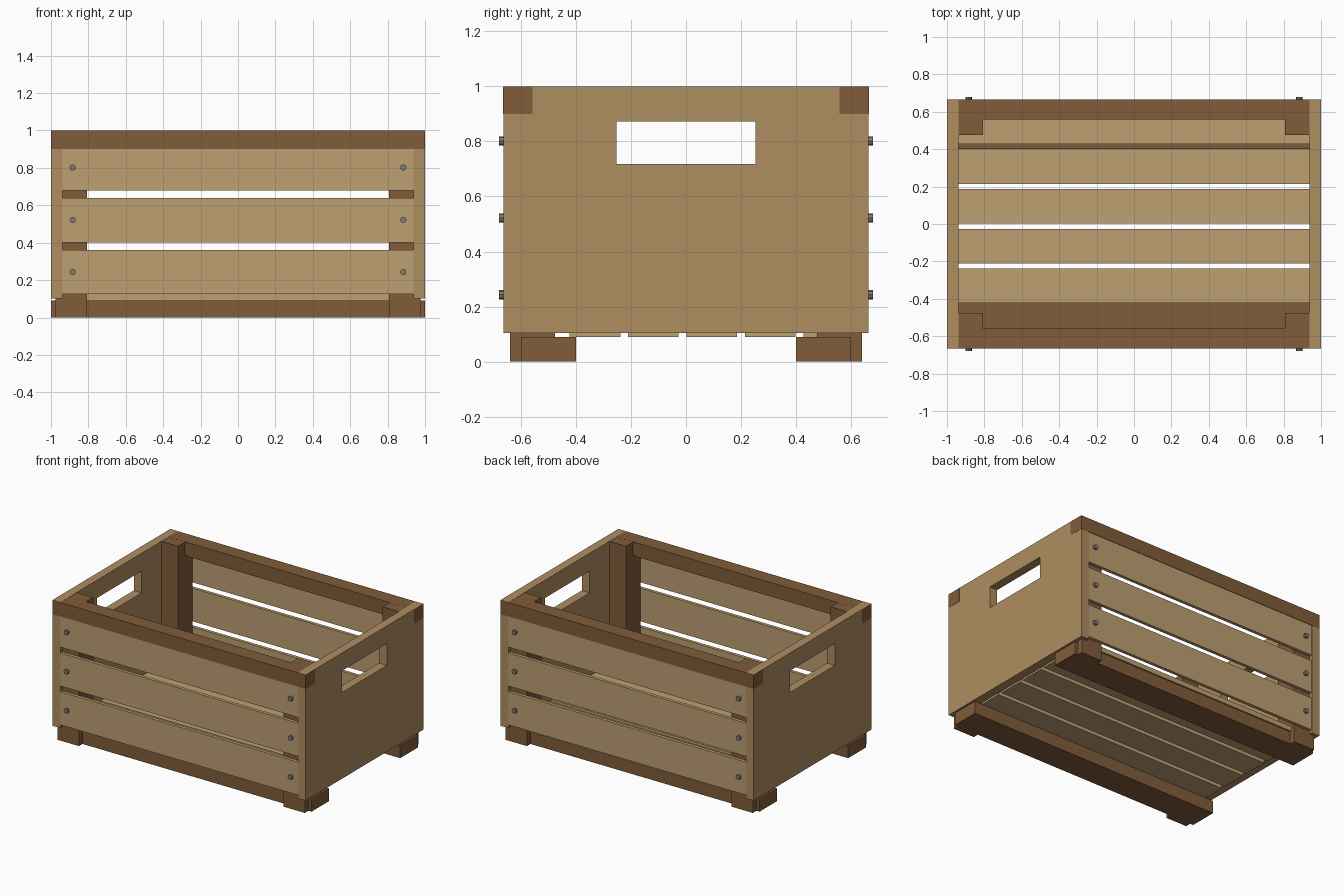
import bpy
import bmesh
from math import pi
from mathutils import Matrix, Vector

if "Cube" in bpy.data.objects:
    bpy.data.objects.remove(bpy.data.objects["Cube"])


def material(name, rgb):
    m = bpy.data.materials.new(name)
    m.diffuse_color = (*rgb, 1)
    m.use_nodes = True
    m.node_tree.nodes["Principled BSDF"].inputs["Base Color"].default_value = m.diffuse_color
    return m


DARK = material("dark_wood", (0.22, 0.107, 0.042))
PANEL = material("panel_wood", (0.43, 0.27, 0.12))
SLAT = material("slat_wood", (0.51, 0.35, 0.17))
METAL = material("bolt_metal", (0.22, 0.20, 0.17))


def finish(name, bm, mat):
    me = bpy.data.meshes.new(name)
    bm.to_mesh(me)
    bm.free()
    ob = bpy.data.objects.new(name, me)
    bpy.context.collection.objects.link(ob)
    if mat:
        me.materials.append(mat)
    return ob


def box(name, x, y, z, mat=None):
    """Box from (min, max) pairs in any order."""
    bm = bmesh.new()
    size = [abs(b - a) for a, b in (x, y, z)]
    mid = Vector([(a + b) / 2 for a, b in (x, y, z)])
    bmesh.ops.create_cube(bm, size=1, matrix=Matrix.Translation(mid) @ Matrix.Diagonal((*size, 1)))
    return finish(name, bm, mat)


def bolt(name, x, y, z):
    bm = bmesh.new()
    bmesh.ops.create_cone(bm, cap_ends=True, segments=8, radius1=0.017, radius2=0.017, depth=0.04,
                          matrix=Matrix.Translation((x, y, z)) @ Matrix.Rotation(pi / 2, 4, 'X'))
    return finish(name, bm, METAL)


# Hand-hole cutter running through both ends
cutter = box("handle_cutter", (-1.2, 1.2), (-0.252, 0.252), (0.718, 0.873))
cutter.hide_render = True
cutter.hide_viewport = True
cutter.display_type = 'WIRE'

# End panels and hand holes
for sx, end in ((-1, "left"), (1, "right")):
    panel = box(end + "_end_panel", (sx * 0.937, sx * 0.999), (-0.664, 0.664), (0.103, 1.0), PANEL)
    cut = panel.modifiers.new("hand_hole", 'BOOLEAN')
    cut.operation = 'DIFFERENCE'
    cut.solver = 'EXACT'
    cut.object = cutter

# Long sides
for sy, side in ((-1, "front"), (1, "back")):
    # Top rail and bottom runner
    box(side + "_top_rail", (-1, 1), (sy * 0.558, sy * 0.665), (0.9, 0.999), DARK)
    box(side + "_bottom_runner", (-1, 1), (sy * 0.4, sy * 0.6), (0, 0.09), DARK)
    # Side slats
    for i, z in enumerate((0.125, 0.402, 0.68)):
        box(f"{side}_side_slat_{i + 1}", (-0.937, 0.937), (sy * 0.639, sy * 0.662), (z, z + 0.236), SLAT)
    for sx, end in ((-1, "left"), (1, "right")):
        # Corner posts and bolts
        box(f"{side}_{end}_corner_post", (sx * 0.808, sx * 0.975), (sy * 0.477, sy * 0.64), (0, 0.9985), DARK)
        for i, z in enumerate((0.243, 0.522, 0.802)):
            bolt(f"{side}_{end}_bolt_{i + 1}", sx * 0.884, sy * 0.659, z)

# Floor slats
for i in range(5):
    y = -0.423 + i * 0.2125
    box(f"floor_slat_{i + 1}", (-0.937, 0.937), (y, y + 0.184), (0.09, 0.125), SLAT)
